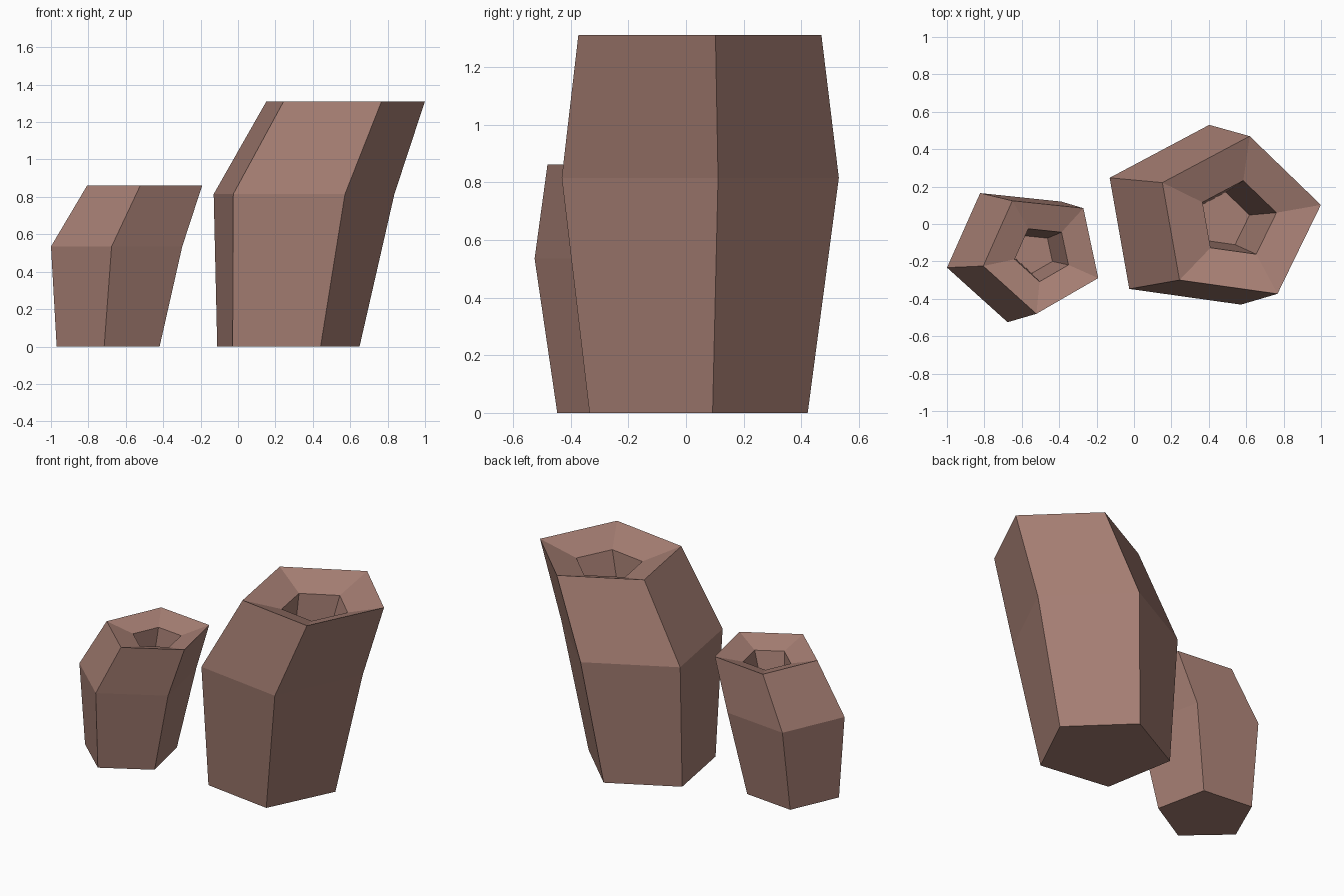
import bpy, bmesh, math

if "Cube" in bpy.data.objects:
    bpy.data.objects.remove(bpy.data.objects["Cube"])

rock = bpy.data.materials.new("reddish brown rock")
rock.diffuse_color = (0.38, 0.21, 0.172, 1)
rock.use_nodes = True
rock.node_tree.nodes["Principled BSDF"].inputs["Base Color"].default_value = rock.diffuse_color


def vent(name, turn, rings):
    """Loft five-sided rings (x, y, z, radius), from the base, over the rim, down to the crater floor."""
    bm = bmesh.new()
    loops = []
    for x, y, z, r in rings:
        angles = [math.radians(turn + 72 * i) for i in range(5)]
        loops.append([bm.verts.new((x + r * math.cos(a), y + r * math.sin(a), z)) for a in angles])
    for low, high in zip(loops, loops[1:]):
        for i in range(5):
            j = (i + 1) % 5
            bm.faces.new((low[i], low[j], high[j], high[i]))
    bm.faces.new(loops[0][::-1])   # underside
    bm.faces.new(loops[-1])        # crater floor
    bmesh.ops.recalc_face_normals(bm, faces=bm.faces)
    mesh = bpy.data.meshes.new(name)
    bm.to_mesh(mesh)
    bm.free()
    mesh.materials.append(rock)
    obj = bpy.data.objects.new(name, mesh)
    bpy.context.collection.objects.link(obj)


# base, belly, rim, funnel edge, crater floor
vent("large_vent", 10, [(0.252, 0.022, 0, 0.404), (0.331, 0.022, 0.815, 0.513),
                        (0.556, 0.024, 1.31, 0.45), (0.555, 0.024, 1.23, 0.21),
                        (0.47, 0.022, 0.80, 0.15)])
vent("small_vent", 48, [(-0.685, -0.157, 0, 0.291), (-0.637, -0.156, 0.535, 0.371),
                        (-0.488, -0.157, 0.862, 0.325), (-0.489, -0.157, 0.81, 0.152),
                        (-0.535, -0.156, 0.52, 0.108)])
